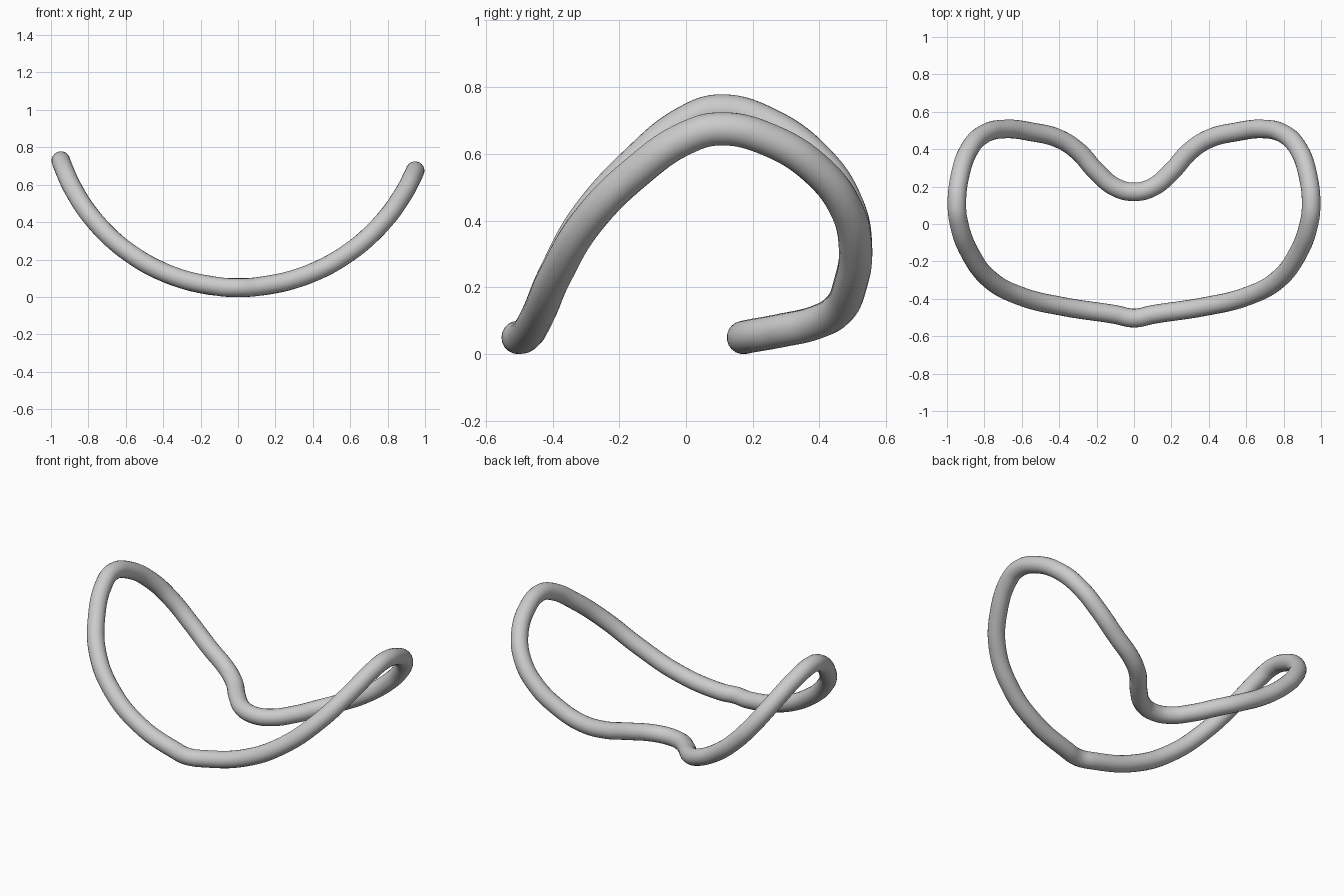
import bpy
import math

if "Cube" in bpy.data.objects:
    bpy.data.objects.remove(bpy.data.objects["Cube"])

TUBE = 0.05

# Right half of the outline seen from above, front centre to back centre
half = [(0, -0.503), (0.10, -0.484), (0.37, -0.443), (0.60, -0.388), (0.77, -0.297),
        (0.88, -0.15), (0.935, 0.0), (0.947, 0.10), (0.932, 0.25), (0.88, 0.40),
        (0.80, 0.482), (0.69, 0.508), (0.55, 0.493), (0.40, 0.455), (0.30, 0.39),
        (0.20, 0.28), (0.10, 0.197), (0, 0.172)]


def saddle(x):
    """Bend the outline up along an arc; the left side rises slightly higher."""
    r = 1.03 if x > 0 else 1.0
    return TUBE + r - math.sqrt(r * r - x * x)


outline = half + [(-x, y) for x, y in reversed(half[1:-1])]

# Closed tube swept along the saddle-shaped loop
curve = bpy.data.curves.new("saddle_ring", 'CURVE')
curve.dimensions = '3D'
curve.resolution_u = 10
curve.bevel_depth = TUBE
curve.bevel_resolution = 8
spline = curve.splines.new('BEZIER')
spline.bezier_points.add(len(outline) - 1)
for p, (x, y) in zip(spline.bezier_points, outline):
    p.co = (x, y, saddle(x))
    p.handle_left_type = p.handle_right_type = 'AUTO'
spline.use_cyclic_u = True

ring = bpy.data.objects.new("saddle_ring", curve)
bpy.context.collection.objects.link(ring)
bpy.context.view_layer.objects.active = ring
ring.select_set(True)
bpy.ops.object.convert(target='MESH')
bpy.ops.object.shade_smooth()
